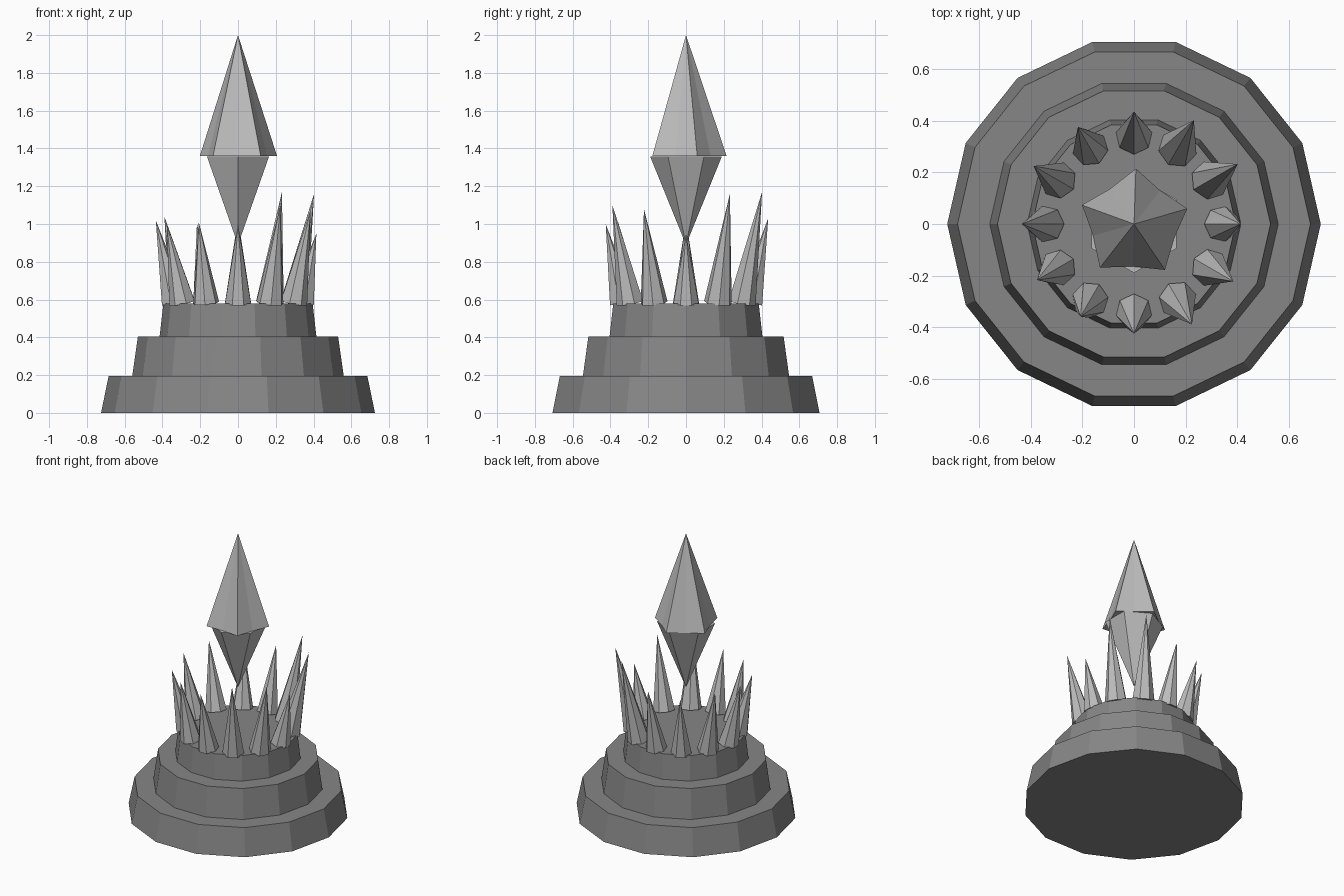
import bpy, bmesh
from math import sin, cos, pi, radians
from mathutils import Vector

if "Cube" in bpy.data.objects:
    bpy.data.objects.remove(bpy.data.objects["Cube"])


def material(name, value):
    m = bpy.data.materials.new(name)
    m.diffuse_color = (value, value, value, 1)
    m.use_nodes = True
    m.node_tree.nodes["Principled BSDF"].inputs["Base Color"].default_value = m.diffuse_color
    return m


stone = material("dark grey stone", 0.24)
crystal = material("light grey crystal", 0.5)


def finish(name, bm, mat):
    bmesh.ops.recalc_face_normals(bm, faces=bm.faces)
    me = bpy.data.meshes.new(name)
    bm.to_mesh(me)
    bm.free()
    me.materials.append(mat)
    ob = bpy.data.objects.new(name, me)
    bpy.context.collection.objects.link(ob)


def frustum(name, sides, r0, r1, z0, z1):
    bm = bmesh.new()
    rings = [[bm.verts.new((r * cos(2 * pi * i / sides), r * sin(2 * pi * i / sides), z))
              for i in range(sides)] for r, z in ((r0, z0), (r1, z1))]
    for i in range(sides):
        j = (i + 1) % sides
        bm.faces.new((rings[0][i], rings[0][j], rings[1][j], rings[1][i]))
    bm.faces.new(rings[0])
    bm.faces.new(rings[1])
    finish(name, bm, stone)


def shard(name, ring, tip):
    """Pointed crystal: a flat base ring joined to a tip."""
    bm = bmesh.new()
    vs = [bm.verts.new(p) for p in ring]
    t = bm.verts.new(tip)
    for i in range(len(vs)):
        bm.faces.new((vs[i], vs[(i + 1) % len(vs)], t))
    bm.faces.new(vs)
    finish(name, bm, crystal)


# Stepped pedestal
frustum("pedestal_lower", 14, 0.725, 0.685, 0, 0.195)
frustum("pedestal_middle", 14, 0.56, 0.53, 0.195, 0.405)
frustum("pedestal_upper", 14, 0.415, 0.395, 0.405, 0.58)

# Floating crystal: star-shaped top, six-sided bottom
star = [Vector((r * cos(radians(a)), r * sin(radians(a)), 1.36))
        for k in range(5) for r, a in ((0.215, 16 + 72 * k), (0.165, 52 + 72 * k))]
shard("crystal_top", star, (0, 0, 2.0))
hexagon = [Vector((0.19 * cos(radians(30 + 60 * k)), 0.19 * sin(radians(30 + 60 * k)), 1.358))
           for k in range(6)]
shard("crystal_bottom", hexagon, (0, 0, 0.89))

# Crown of leaning spikes: (tip radius, tip height) every 30 degrees
tips = [(0.415, 0.95), (0.465, 1.16), (0.465, 1.17), (0.435, 1.03), (0.435, 1.00), (0.45, 1.04),
        (0.435, 1.02), (0.435, 1.00), (0.415, 1.01), (0.425, 1.00), (0.45, 1.10), (0.445, 1.08)]
for k, (tr, tz) in enumerate(tips):
    a = radians(30 * k)
    out, side = Vector((cos(a), sin(a), 0)), Vector((-sin(a), cos(a), 0))
    base = out * 0.34 + Vector((0, 0, 0.582))
    tip = out * tr + Vector((0, 0, tz))
    lean = side.cross((tip - base).normalized())
    r = 0.072 + 0.03 * (tz - 1.05)
    ring = [base + r * (cos(pi * i / 3.5) * -lean + sin(pi * i / 3.5) * side) for i in range(7)]
    shard("crown_spike_%02d" % k, ring, tip)
